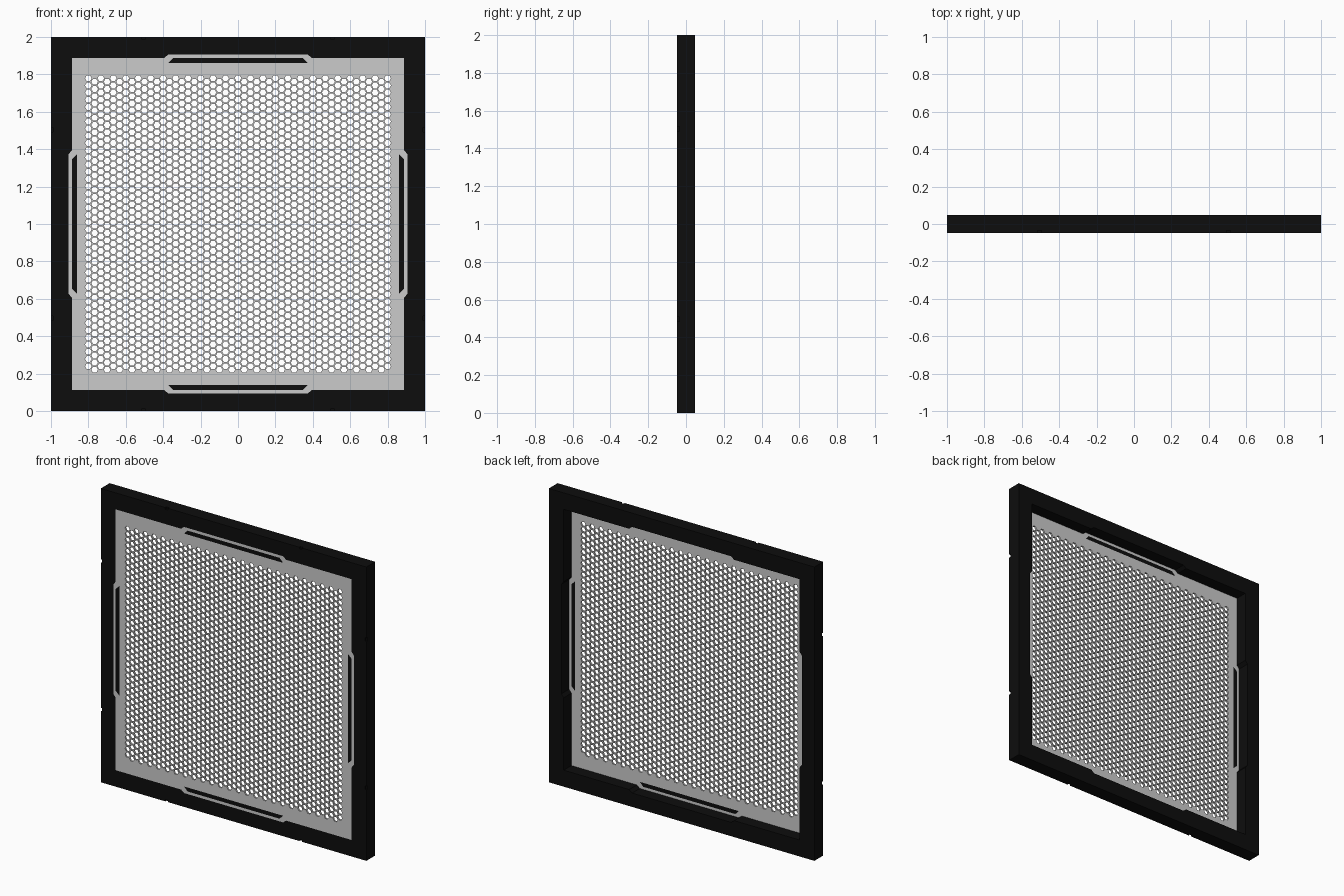
import bpy, bmesh, math
from mathutils import Matrix, Vector

if "Cube" in bpy.data.objects:
    bpy.data.objects.remove(bpy.data.objects["Cube"])

HALF_DEPTH = 0.0475          # frame half thickness
PLATE_T = 0.012              # mesh panel thickness
PITCH = 1.6 / 48 / math.cos(math.pi / 6)
COLS, ROWS = 49, 41

black = bpy.data.materials.new("black_plastic")
black.diffuse_color = (0.004, 0.004, 0.004, 1)
black.use_nodes = True
black.node_tree.nodes["Principled BSDF"].inputs["Base Color"].default_value = black.diffuse_color


def rotated(points, k):
    """Turn 2D points by k quarter turns."""
    for _ in range(k):
        points = [(-b, a) for a, b in points]
    return points


# One side of each repeating outline, drawn for the lower edge
SIDE = [(-0.888, -0.888), (-0.395, -0.888), (-0.373, -0.906), (0.373, -0.906), (0.395, -0.888)]
SLOT = [(-0.347, -0.888), (0.347, -0.888), (0.372, -0.861), (-0.372, -0.861)]
OUTLINE = [p for k in range(4) for p in rotated(SIDE, k)]
SQUARE = [(-1, -1), (1, -1), (1, 1), (-1, 1)]


def add_loop(bm, pts):
    """Closed edge loop in the front plane; model centre is at z = 1."""
    vs = [bm.verts.new((a, 0, b + 1)) for a, b in pts]
    return [bm.edges.new((vs[i], vs[i - 1])) for i in range(len(vs))]


def finish(bm, name, y0, y1, mat=None):
    """Extrude a flat sheet from y0 to y1 and make it an object."""
    bmesh.ops.translate(bm, verts=bm.verts[:], vec=(0, y0, 0))
    ext = bmesh.ops.extrude_face_region(bm, geom=bm.faces[:], use_keep_orig=True)
    top = [g for g in ext["geom"] if isinstance(g, bmesh.types.BMVert)]
    bmesh.ops.translate(bm, verts=top, vec=(0, y1 - y0, 0))
    bmesh.ops.recalc_face_normals(bm, faces=bm.faces[:])
    me = bpy.data.meshes.new(name)
    bm.to_mesh(me)
    bm.free()
    ob = bpy.data.objects.new(name, me)
    bpy.context.collection.objects.link(ob)
    if mat:
        me.materials.append(mat)
    return ob


def fill(bm, edges):
    bmesh.ops.triangle_fill(bm, edges=edges, use_beauty=True, normal=(0, -1, 0))


# Outer frame with notches that hold the panel tabs
bm = bmesh.new()
fill(bm, add_loop(bm, SQUARE) + add_loop(bm, OUTLINE))
frame = finish(bm, "frame", -HALF_DEPTH, HALF_DEPTH, black)

# Small seam nicks in the front outer edge of the frame
bm = bmesh.new()
for k in range(4):
    for s in (-0.505, 0.505):
        (x, z), = rotated([(s, -1)], k)
        size = (0.02, 0.024, 0.024)
        bmesh.ops.create_cube(bm, size=1, matrix=Matrix.Translation((x, -HALF_DEPTH, z + 1))
                              @ Matrix.Diagonal((*size, 1)))
me = bpy.data.meshes.new("seam_cutter")
bm.to_mesh(me)
bm.free()
cutter = bpy.data.objects.new("seam_cutter", me)
bpy.context.collection.objects.link(cutter)
cutter.hide_render = True
cutter.hide_set(True)
mod = frame.modifiers.new("seams", "BOOLEAN")
mod.operation, mod.solver, mod.object = "DIFFERENCE", "EXACT", cutter

# Perforated panel: honeycomb cells, each a ring around a hexagonal hole
bm = bmesh.new()
R = PITCH / math.sqrt(3)
dirs = [Vector((math.cos(i * math.pi / 3), 0, math.sin(i * math.pi / 3))) for i in range(6)]
for c in range(COLS):
    for r in range(ROWS):
        ctr = Vector(((c - (COLS - 1) / 2) * PITCH * math.cos(math.pi / 6), 0,
                      1 + ((ROWS - 1) / 2 - r + (0.25 if c % 2 == 0 else -0.25)) * PITCH))
        outer = [bm.verts.new(ctr + d * R) for d in dirs]
        inner = [bm.verts.new(ctr + d * R * 0.8) for d in dirs]
        for i in range(6):
            j = (i + 1) % 6
            f = bm.faces.new((outer[i], outer[j], inner[j], inner[i]))
hole_tag = bm.edges.layers.int.new("hole")
for e in bm.edges:
    if abs(e.calc_length() - R * 0.8) < R * 0.05:
        e[hole_tag] = 1
bmesh.ops.remove_doubles(bm, verts=bm.verts[:], dist=R * 0.02)
# Solid margin between the honeycomb and the panel outline, with four slots
border = [e for e in bm.edges if e.is_boundary and abs(e.calc_length() - R) < R * 0.05]
border += add_loop(bm, OUTLINE)
for k in range(4):
    border += add_loop(bm, rotated(SLOT, k))
fill(bm, border)
finish(bm, "perforated_panel", -HALF_DEPTH, -HALF_DEPTH + PLATE_T)

# Black lugs that sit in the four slots
for k in range(4):
    bm = bmesh.new()
    bm.faces.new([bm.verts.new((a, 0, b + 1)) for a, b in rotated(SLOT, k)])
    finish(bm, "slot_lug_%d" % (k + 1), -HALF_DEPTH, -HALF_DEPTH + PLATE_T, black)
